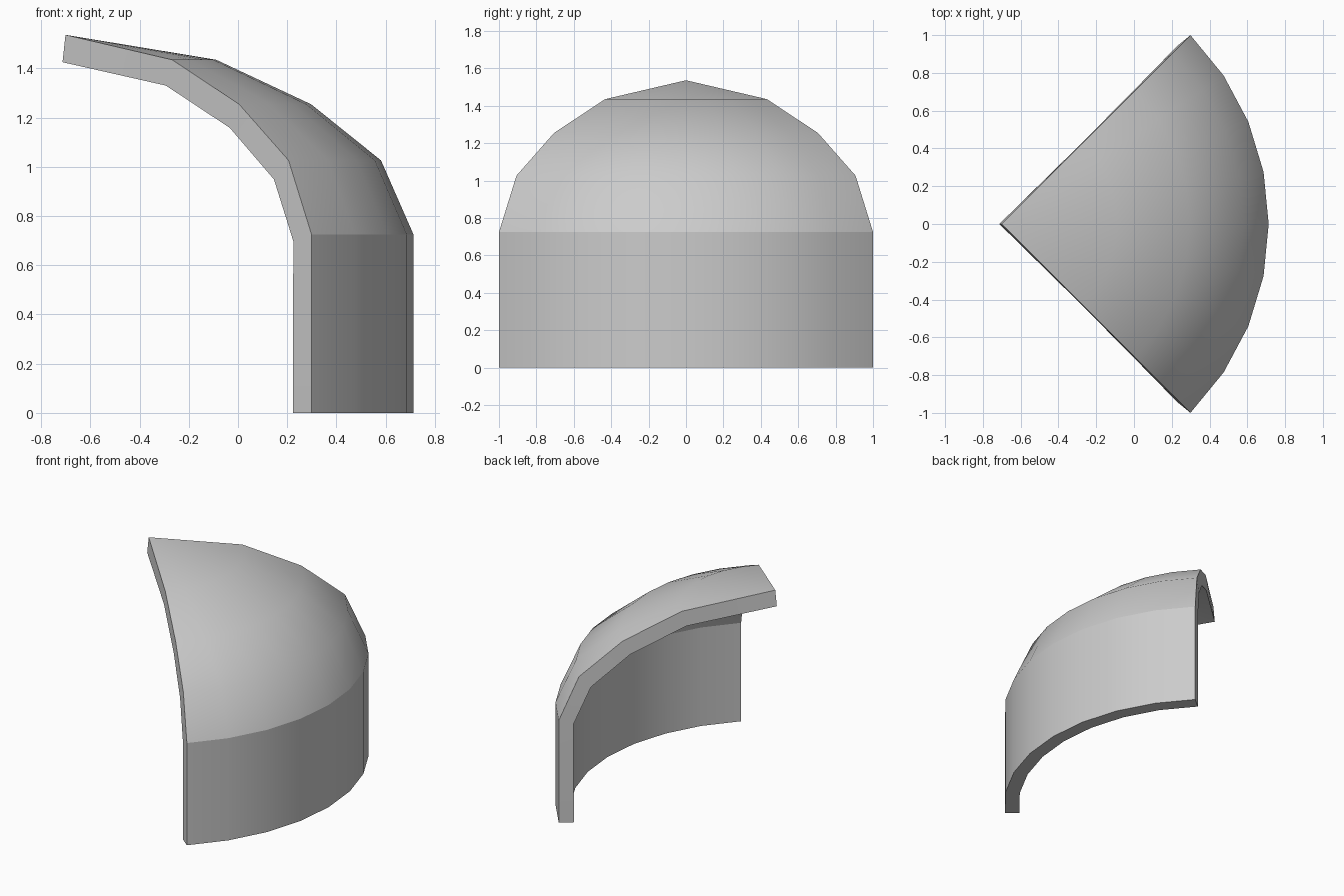
import bpy, bmesh, math

if "Cube" in bpy.data.objects:
    bpy.data.objects.remove(bpy.data.objects["Cube"])

AXIS_X, SEGS = -0.701, 8
# outer profile (radius, z) from below the apex down to the floor
OUTER = [(0.612, 1.435), (0.998, 1.254), (1.282, 1.026), (1.414, 0.725), (1.414, 0)]
# inward shift (radial, down) giving the shell its thickness
SHIFT = [(0.032, 0.105), (0.049, 0.096), (0.077, 0.077), (0.096, 0.027), (0.097, 0)]

bm = bmesh.new()


def point(r, shift, z, i):
    # end columns are pushed in along the neighbouring face's normal
    a = math.radians(-45 + 90 * i / SEGS)
    b = a
    half = math.radians(45 / SEGS)
    if i == 0:
        b += half
    elif i == SEGS:
        b -= half
    return bm.verts.new((AXIS_X + r * math.cos(a) - shift * math.cos(b),
                         r * math.sin(a) - shift * math.sin(b), z))


def skin(inner):
    # one curved skin: fan at the apex, then quad rings
    k = 1 if inner else 0
    apex = bm.verts.new((AXIS_X - 0.012 * k, 0, 1.536 - 0.111 * k))
    rings = [[point(r, d * k, z - dz * k, i) for i in range(SEGS + 1)]
             for (r, z), (d, dz) in zip(OUTER, SHIFT)]
    for i in range(SEGS):
        bm.faces.new((apex, rings[0][i], rings[0][i + 1]))
        for up, lo in zip(rings, rings[1:]):
            bm.faces.new((up[i], lo[i], lo[i + 1], up[i + 1]))
    # crease where the dome meets the wall
    for i in range(SEGS):
        bm.edges.get((rings[3][i], rings[3][i + 1])).smooth = False
    left = [apex] + [ring[0] for ring in rings]
    right = [ring[-1] for ring in reversed(rings)]
    return left + rings[-1][1:-1] + right


# outer and inner skins joined by a rim with sharp edges
out_loop, in_loop = skin(False), skin(True)
n = len(out_loop)
for i in range(n):
    j = (i + 1) % n
    bm.faces.new((out_loop[i], in_loop[i], in_loop[j], out_loop[j]))
    for loop in (out_loop, in_loop):
        bm.edges.get((loop[i], loop[j])).smooth = False
for i in (0, 5, 5 + SEGS):
    bm.edges.get((out_loop[i], in_loop[i])).smooth = False

bmesh.ops.recalc_face_normals(bm, faces=bm.faces)
for f in bm.faces:
    f.smooth = True
mesh = bpy.data.meshes.new("quarter_dome_wall")
bm.to_mesh(mesh)
bm.free()
obj = bpy.data.objects.new("quarter_dome_wall", mesh)
bpy.context.collection.objects.link(obj)
